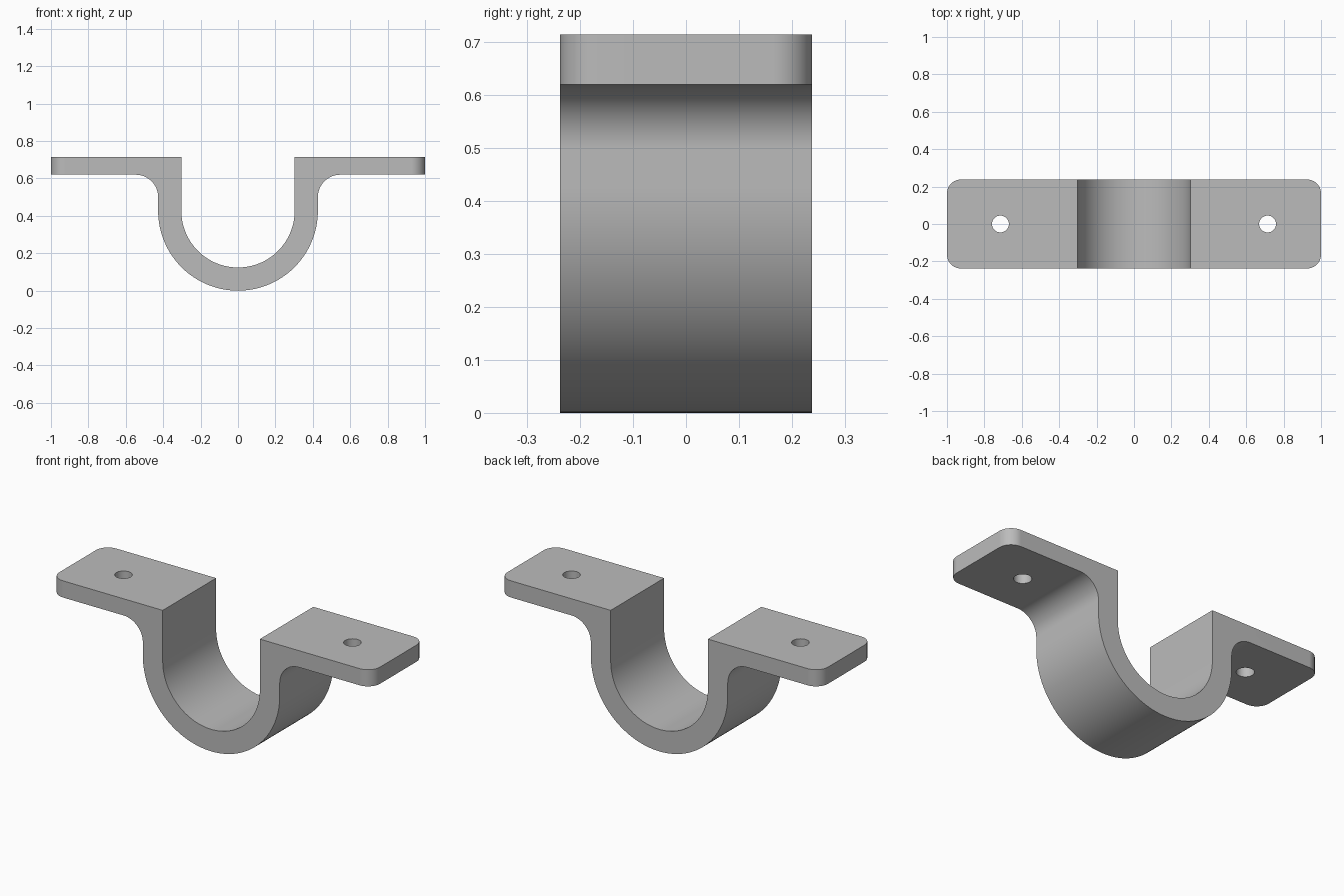
import bpy, bmesh
from math import pi, cos, sin, radians

if "Cube" in bpy.data.objects:
    bpy.data.objects.remove(bpy.data.objects["Cube"], do_unlink=True)

HALF_DEPTH = 0.238
TOP, FLANGE_BOTTOM = 0.714, 0.62
OUTER, INNER = 0.427, 0.303
FILLET = 0.12
CORNER = 0.075
HOLE_X, HOLE_R = 0.714, 0.045


def arc(cx, cz, r, start, end, steps):
    angles = [start + (end - start) * i / steps for i in range(steps + 1)]
    return [(cx + r * cos(a), cz + r * sin(a)) for a in angles]


# Saddle profile: outer bowl, fillets, flanges, inner channel
fx, fz = OUTER + FILLET, FLANGE_BOTTOM - FILLET
right_fillet = arc(fx, fz, FILLET, pi, pi / 2, 16)
profile = arc(0, OUTER, OUTER, pi, 2 * pi, 64)
profile += right_fillet
profile += [(1, FLANGE_BOTTOM), (1, TOP), (INNER, TOP)]
profile += arc(0, OUTER, INNER, 0, -pi, 64)
profile += [(-INNER, TOP), (-1, TOP), (-1, FLANGE_BOTTOM)]
profile += [(-x, z) for x, z in reversed(right_fillet)]

bm = bmesh.new()
face = bm.faces.new([bm.verts.new((x, -HALF_DEPTH, z)) for x, z in profile])
ext = bmesh.ops.extrude_face_region(bm, geom=[face])
moved = [g for g in ext["geom"] if isinstance(g, bmesh.types.BMVert)]
bmesh.ops.translate(bm, verts=moved, vec=(0, 2 * HALF_DEPTH, 0))
bmesh.ops.recalc_face_normals(bm, faces=bm.faces)

# Rounded flange corners
corners = [e for e in bm.edges
           if all(abs(v.co.x) > 0.99 for v in e.verts)
           and abs(e.verts[0].co.z - e.verts[1].co.z) > 0.01]
bmesh.ops.bevel(bm, geom=corners, offset=CORNER, segments=10,
                profile=0.5, affect='EDGES')

mesh = bpy.data.meshes.new("saddle_clamp")
bm.to_mesh(mesh)
bm.free()
clamp = bpy.data.objects.new("saddle_clamp", mesh)
bpy.context.collection.objects.link(clamp)

# Grey metal
metal = bpy.data.materials.new("grey_metal")
metal.use_nodes = True
grey = (0.5, 0.5, 0.5, 1)
metal.diffuse_color = grey
metal.node_tree.nodes["Principled BSDF"].inputs["Base Color"].default_value = grey
mesh.materials.append(metal)


def select(obj):
    bpy.ops.object.select_all(action='DESELECT')
    obj.select_set(True)
    bpy.context.view_layer.objects.active = obj


# Screw holes
for side in (-1, 1):
    bpy.ops.mesh.primitive_cylinder_add(vertices=40, radius=HOLE_R, depth=0.4,
                                        location=(side * HOLE_X, 0, FLANGE_BOTTOM))
    cutter = bpy.context.object
    cutter.name = "hole_cutter"
    cutter.hide_render = True
    cutter.data.materials.append(metal)
    cut = clamp.modifiers.new("screw_hole", 'BOOLEAN')
    cut.operation = 'DIFFERENCE'
    cut.solver = 'EXACT'
    cut.object = cutter
    select(clamp)
    bpy.ops.object.modifier_apply(modifier=cut.name)
    bpy.data.objects.remove(cutter, do_unlink=True)

select(clamp)
bpy.ops.object.shade_smooth_by_angle(angle=radians(30))
weighted = clamp.modifiers.new("weighted_normals", 'WEIGHTED_NORMAL')
weighted.keep_sharp = True
